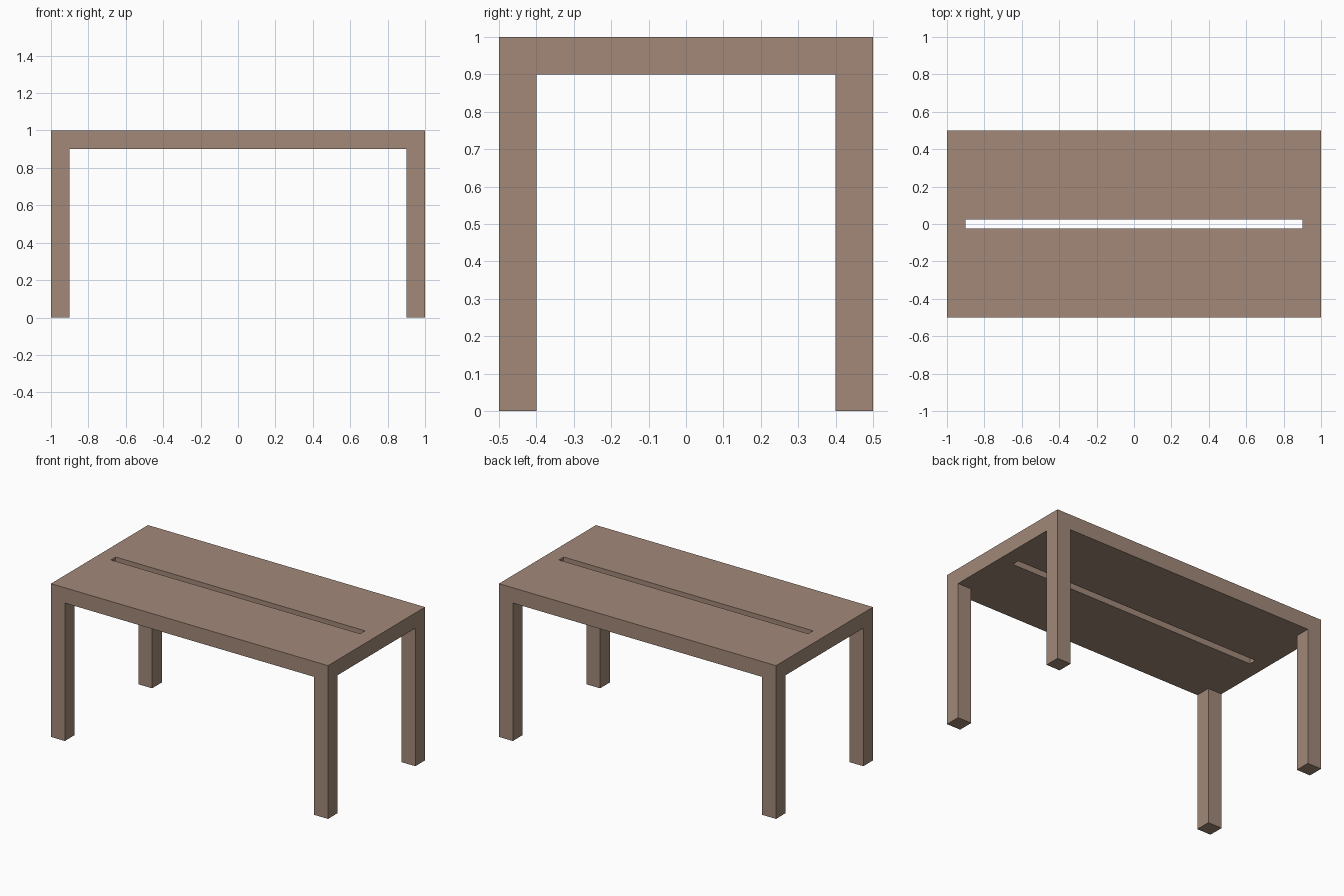
import bpy, bmesh

if "Cube" in bpy.data.objects:
    bpy.data.objects.remove(bpy.data.objects["Cube"])

wood = bpy.data.materials.new("wood")
wood.diffuse_color = (0.36, 0.25, 0.19, 1)
wood.use_nodes = True
wood.node_tree.nodes["Principled BSDF"].inputs["Base Color"].default_value = wood.diffuse_color


def add_object(name, bm):
    bmesh.ops.recalc_face_normals(bm, faces=bm.faces)
    mesh = bpy.data.meshes.new(name)
    bm.to_mesh(mesh)
    bm.free()
    mesh.materials.append(wood)
    obj = bpy.data.objects.new(name, mesh)
    bpy.context.collection.objects.link(obj)
    return obj


# Tabletop: a flat ring around the slot, extruded to a slab
bm = bmesh.new()
signs = [(-1, -1), (1, -1), (1, 1), (-1, 1)]
outer = [bm.verts.new((x * 1.0, y * 0.5, 0.9)) for x, y in signs]
inner = [bm.verts.new((x * 0.9, y * 0.025, 0.9)) for x, y in signs]
for i in range(4):
    j = (i + 1) % 4
    bm.faces.new((outer[i], outer[j], inner[j], inner[i]))
slab = bmesh.ops.extrude_face_region(bm, geom=bm.faces[:], use_keep_orig=True)
top_verts = [g for g in slab["geom"] if isinstance(g, bmesh.types.BMVert)]
bmesh.ops.translate(bm, verts=top_verts, vec=(0, 0, 0.1))
add_object("tabletop", bm)

# Square legs running through the corners up to the top surface
for sx, side in ((-1, "left"), (1, "right")):
    for sy, end in ((-1, "front"), (1, "back")):
        bm = bmesh.new()
        bmesh.ops.create_cube(bm, size=1)
        bmesh.ops.scale(bm, verts=bm.verts, vec=(0.1, 0.1, 1))
        leg = add_object(f"{end}_{side}_leg", bm)
        leg.location = (sx * 0.95, sy * 0.45, 0.5)
